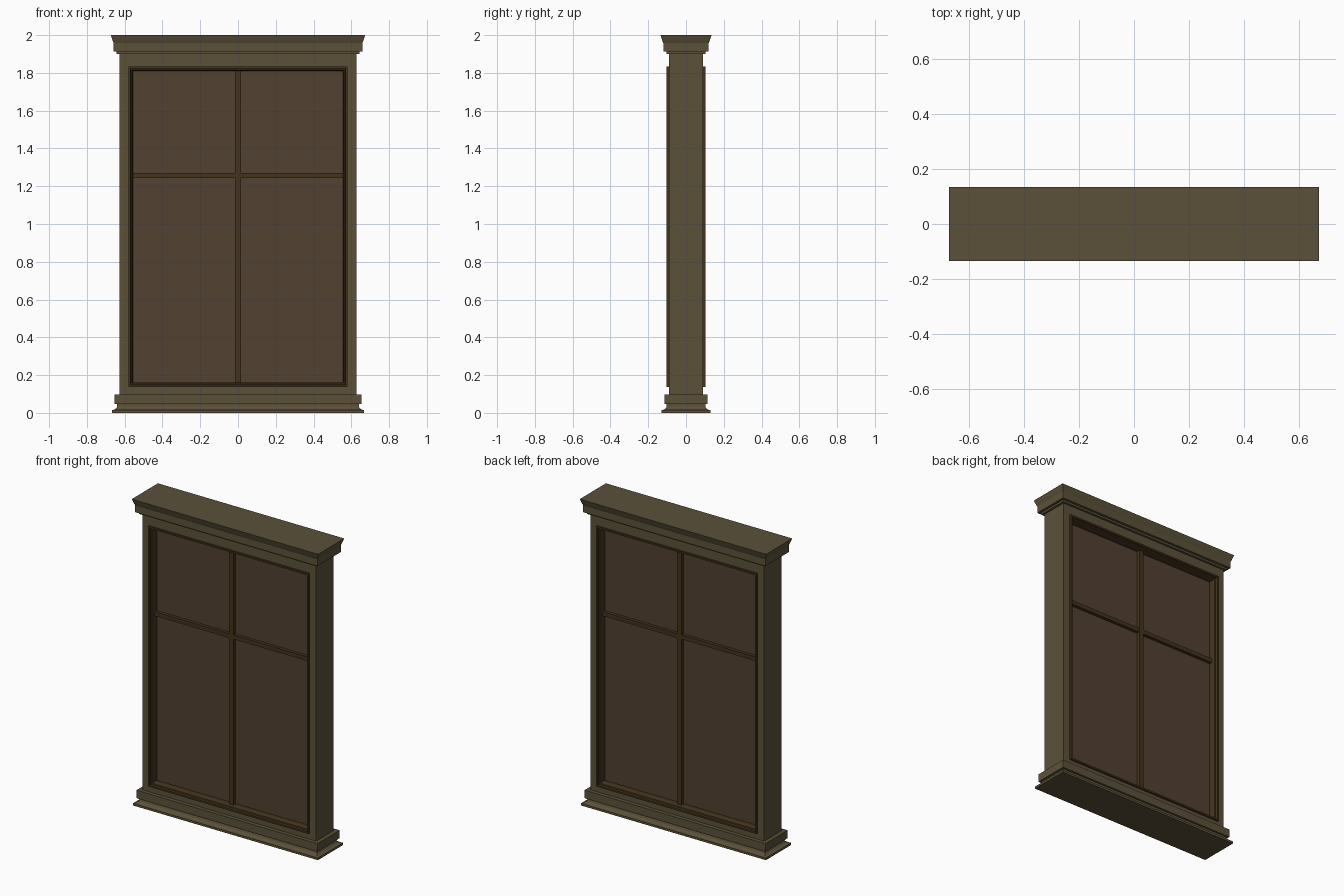
import bpy, bmesh

if "Cube" in bpy.data.objects:
    bpy.data.objects.remove(bpy.data.objects["Cube"])


def material(name, rgb):
    m = bpy.data.materials.new(name)
    m.diffuse_color = (*rgb, 1)
    m.use_nodes = True
    m.node_tree.nodes["Principled BSDF"].inputs["Base Color"].default_value = m.diffuse_color
    return m


OLIVE = material("olive_paint", (0.105, 0.083, 0.042))
BROWN = material("dark_brown", (0.058, 0.034, 0.012))
PANE = material("brown_pane", (0.085, 0.053, 0.031))


def loft(name, rings, mat, cap=False, close=False, mirror=False):
    """Skin a series of four-cornered rings; optionally cap or close them."""
    bm = bmesh.new()
    loops = [[bm.verts.new(p) for p in r] for r in rings]
    pairs = list(zip(loops, loops[1:]))
    if close:
        pairs.append((loops[-1], loops[0]))
    for a, b in pairs:
        for i in range(4):
            j = (i + 1) % 4
            bm.faces.new((a[i], a[j], b[j], b[i]))
    if cap:
        bm.faces.new(loops[0])
        bm.faces.new(loops[-1])
    bmesh.ops.recalc_face_normals(bm, faces=bm.faces)
    me = bpy.data.meshes.new(name)
    bm.to_mesh(me)
    bm.free()
    ob = bpy.data.objects.new(name, me)
    me.materials.append(mat)
    bpy.context.collection.objects.link(ob)
    if mirror:
        mod = ob.modifiers.new("other_face", "MIRROR")
        mod.use_axis = (False, True, False)
    return ob


def flat_ring(out, z):
    """Horizontal rectangle, offset outward from the frame footprint."""
    x, y = 0.628 + out, 0.09 + out
    return [(-x, -y, z), (x, -y, z), (x, y, z), (-x, y, z)]


def face_ring(hx, y, z0, z1):
    """Upright rectangle parallel to the front."""
    return [(-hx, y, z0), (hx, y, z0), (hx, y, z1), (-hx, y, z1)]


def inset_ring(d, y):
    """Upright rectangle inset from the trim's outer edge."""
    return face_ring(0.58 - d, y, 0.137 + d, 1.835 - d)


def box(name, x, y, z0, z1, mat):
    return loft(name, [face_ring(x, -y, z0, z1), face_ring(x, y, z0, z1)], mat, cap=True)


# Moulded sill and cornice
sill = [(0.04, 0), (0.04, 0.014), (0.025, 0.018), (0.016, 0.025), (0.012, 0.034),
        (0.012, 0.046), (0.025, 0.046), (0.025, 0.098), (0, 0.098)]
cornice = [(0, 1.9), (0.014, 1.9), (0.014, 1.913), (0.03, 1.913), (0.03, 1.957),
           (0.036, 1.972), (0.045, 2.0)]
loft("sill", [flat_ring(*p) for p in sill], OLIVE, cap=True)
loft("cornice", [flat_ring(*p) for p in cornice], OLIVE, cap=True)

# Main frame with its opening
loft("frame", [face_ring(0.628, -0.09, 0.09, 1.905), face_ring(0.628, 0.09, 0.09, 1.905),
               inset_ring(0, 0.09), inset_ring(0, -0.09)], OLIVE, close=True)

# Stepped trim around the opening, front and back
trim = [(0, -0.085), (0, -0.102), (0.011, -0.102), (0.013, -0.088),
        (0.02, -0.086), (0.025, -0.068), (0.025, -0.035), (0, -0.035)]
loft("opening_trim", [inset_ring(*p) for p in trim], BROWN, close=True, mirror=True)

# Pane and crossed glazing bars, running through to both faces
box("pane", 0.57, 0.045, 0.147, 1.825, PANE)
box("vertical_bar", 0.015, 0.07, 0.155, 1.818, BROWN)
box("horizontal_bar", 0.56, 0.066, 1.243, 1.27, BROWN)
